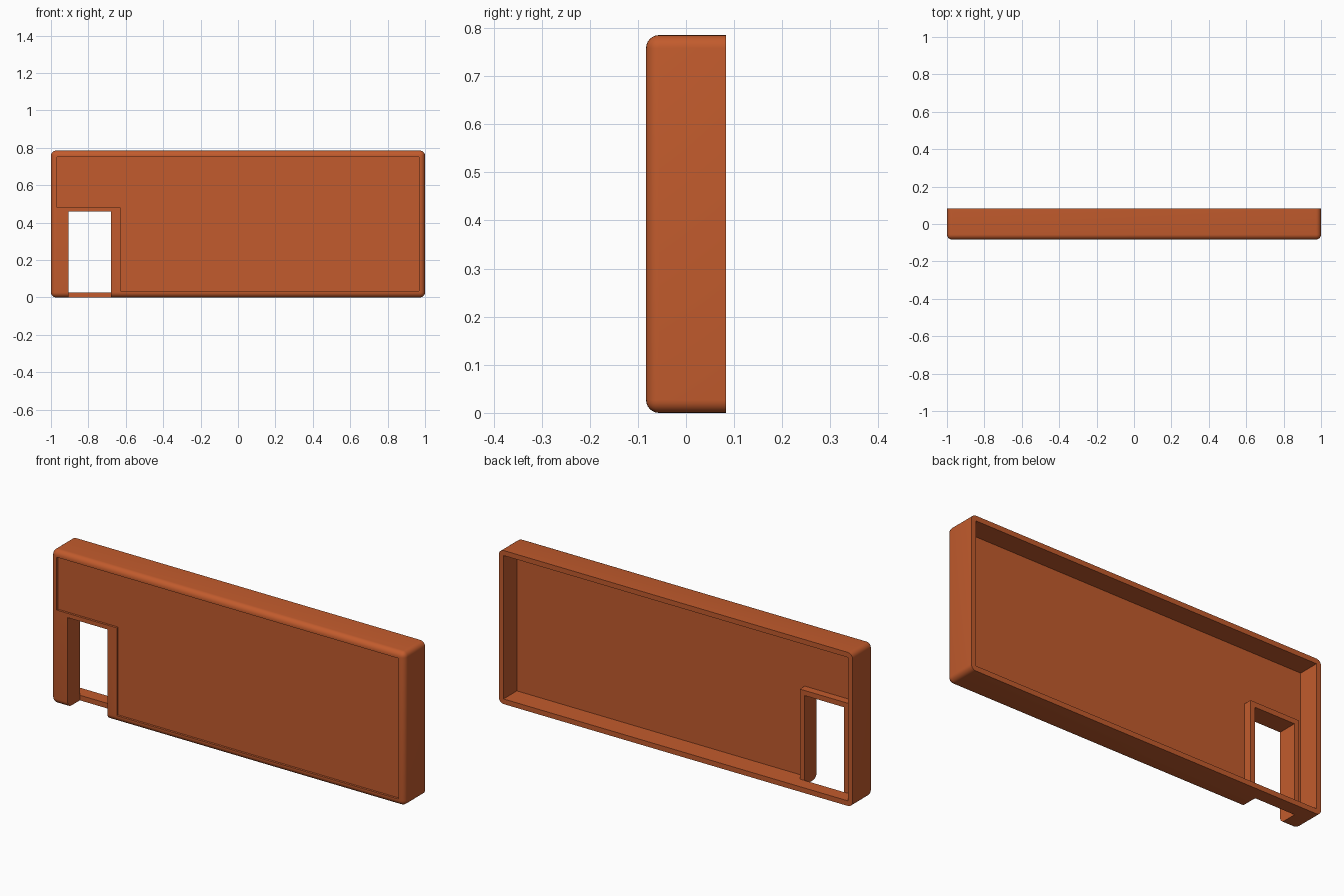
import bpy, bmesh, math

if "Cube" in bpy.data.objects:
    bpy.data.objects.remove(bpy.data.objects["Cube"])

W, D, H = 2.0, 0.166, 0.785        # outer size
R, T = 0.027, 0.026                # corner radius, wall thickness
FRONT, BACK = -D / 2, D / 2
PANEL, FRAME = -0.025, 0.015       # rear planes of the panel and the door frame
DX0, DX1, DZ = -0.905, -0.68, 0.46  # door opening

orange = bpy.data.materials.new("burnt orange")
orange.diffuse_color = (0.54, 0.105, 0.026, 1)
orange.use_nodes = True
orange.node_tree.nodes["Principled BSDF"].inputs["Base Color"].default_value = orange.diffuse_color


def add_prism(name, points, y0, y1):
    """Extrude an (x, z) outline from y0 to y1."""
    bm = bmesh.new()
    face = bm.faces.new([bm.verts.new((x, y0, z)) for x, z in points])
    moved = bmesh.ops.extrude_face_region(bm, geom=[face])["geom"]
    for v in moved:
        if isinstance(v, bmesh.types.BMVert):
            v.co.y = y1
    bmesh.ops.recalc_face_normals(bm, faces=bm.faces)
    mesh = bpy.data.meshes.new(name)
    bm.to_mesh(mesh)
    bm.free()
    obj = bpy.data.objects.new(name, mesh)
    bpy.context.collection.objects.link(obj)
    mesh.materials.append(orange)
    return obj


def box(name, x0, x1, y0, y1, z0, z1):
    return add_prism(name, [(x0, z0), (x1, z0), (x1, z1), (x0, z1)], y0, y1)


def combine(target, tool, operation):
    """Apply a boolean and remove the helper."""
    tool.hide_render = True
    mod = target.modifiers.new(operation, "BOOLEAN")
    mod.operation, mod.object, mod.solver = operation, tool, "EXACT"
    bpy.context.view_layer.objects.active = target
    bpy.ops.object.modifier_apply(modifier=mod.name)
    bpy.data.objects.remove(tool)


# Outer shell, rounded on every edge except the open back
shell = box("wall_shell", -W / 2, W / 2, FRONT, BACK, 0, H)
bm = bmesh.new()
bm.from_mesh(shell.data)
edges = [e for e in bm.edges if any(v.co.y < 0 for v in e.verts)]
bmesh.ops.bevel(bm, geom=edges, offset=R, segments=6, profile=0.5, affect="EDGES")
bm.to_mesh(shell.data)
bm.free()

# Hollow from the back
combine(shell, box("cavity", -W / 2 + T, W / 2 - T, PANEL, BACK + 0.1, T, H - T), "DIFFERENCE")

# Raised frame behind the doorway
combine(shell, box("door_frame", DX0 - T, DX1 + T, -0.045, FRAME, 0.012, DZ + T), "UNION")

# Doorway, cut through the front lower edge but leaving the rear sill
combine(shell, box("door_lower_cut", DX0, DX1, FRONT - 0.1, FRAME, -0.1, DZ), "DIFFERENCE")

# Shallow panel recess on the front, stepping around the doorway
M = 0.033
recess = [(-0.627, M), (W / 2 - M, M), (W / 2 - M, H - M),
          (-W / 2 + M, H - M), (-W / 2 + M, 0.482), (-0.627, 0.482)]
combine(shell, add_prism("panel_recess", recess, FRONT - 0.1, FRONT + 0.011), "DIFFERENCE")

# Smooth rounded edges, keep the cuts crisp
bpy.ops.object.select_all(action="DESELECT")
shell.select_set(True)
bpy.context.view_layer.objects.active = shell
bpy.ops.object.shade_smooth_by_angle(angle=math.radians(30))
